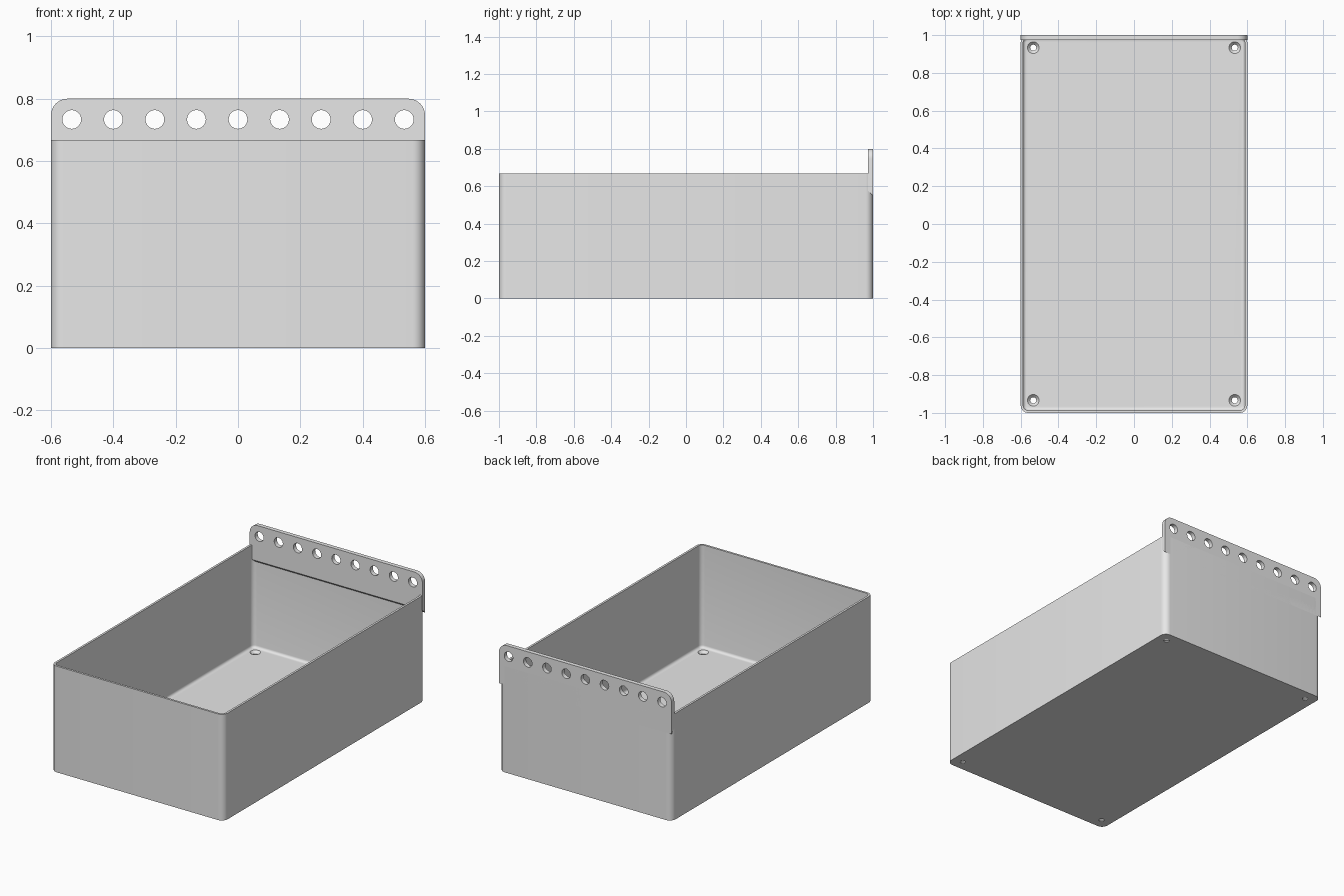
import bpy, bmesh, math
from mathutils import Matrix

cube = bpy.data.objects.get("Cube")
if cube:
    bpy.data.objects.remove(cube)

MM = 1 / 75                      # the bin is laid out on a 150 x 90 x 50 grid
HX, HY, H = 45 * MM, 1.0, 50 * MM
WALL, FLOOR, RADIUS = 1 * MM, 1.7 * MM, 3 * MM
TOP, LIP, LIP_LOW = 60 * MM, 2 * MM, 0.55

grey = bpy.data.materials.new("Grey plastic")
grey.use_nodes = True
grey.diffuse_color = (0.8, 0.8, 0.8, 1)
grey.node_tree.nodes["Principled BSDF"].inputs["Base Color"].default_value = (0.8, 0.8, 0.8, 1)


def make(name, bm):
    bmesh.ops.recalc_face_normals(bm, faces=bm.faces)
    mesh = bpy.data.meshes.new(name)
    bm.to_mesh(mesh)
    bm.free()
    mesh.materials.append(grey)
    obj = bpy.data.objects.new(name, mesh)
    bpy.context.collection.objects.link(obj)
    return obj


def activate(obj):
    bpy.ops.object.select_all(action="DESELECT")
    obj.select_set(True)
    bpy.context.view_layer.objects.active = obj


def cut(obj, bm):
    """Subtract the cutter mesh, then smooth the round surfaces."""
    cutter = make("hole_cutter", bm)
    cutter.hide_render = True
    mod = obj.modifiers.new("holes", "BOOLEAN")
    mod.object, mod.operation, mod.solver = cutter, "DIFFERENCE", "EXACT"
    activate(obj)
    bpy.ops.object.modifier_apply(modifier=mod.name)
    bpy.data.objects.remove(cutter)
    bpy.ops.object.shade_smooth_by_angle(angle=math.radians(30))


def ring(bm, inset, z, steps=8):
    """Rounded rectangle of vertices, inset from the outer footprint."""
    r = max(RADIUS - inset, 0.004)
    cx, cy = HX - inset - r, HY - inset - r
    verts = []
    for q, (sx, sy) in enumerate(((1, 1), (-1, 1), (-1, -1), (1, -1))):
        for i in range(steps + 1):
            a = (q + i / steps) * math.pi / 2
            verts.append(bm.verts.new((sx * cx + r * math.cos(a), sy * cy + r * math.sin(a), z)))
    return verts


# Open box: outer wall, rim, inner wall and a filleted floor
bm = bmesh.new()
fillet = 1.2 * MM
levels = [(0, 0), (0, H), (WALL, H)]
for i in range(5):
    a = i / 4 * math.pi / 2
    levels.append((WALL + fillet * (1 - math.cos(a)), FLOOR + fillet * (1 - math.sin(a))))
rings = [ring(bm, *level) for level in levels]
for low, high in zip(rings, rings[1:]):
    for i in range(len(low)):
        j = (i + 1) % len(low)
        bm.faces.new((low[i], low[j], high[j], high[i]))
bm.faces.new(rings[0])
bm.faces.new(rings[-1])
box = make("storage_box", bm)

# Countersunk screw holes in the floor corners
bm = bmesh.new()
for sx in (-1, 1):
    for sy in (-1, 1):
        x, y = sx * 40 * MM, sy * 70 * MM
        profile = [(0.016, -0.02), (0.016, 0.006), (0.031, FLOOR), (0.031, FLOOR + 0.004)]
        loops = [[bm.verts.new((x + r * math.cos(k * math.tau / 24),
                                y + r * math.sin(k * math.tau / 24), z))
                  for k in range(24)] for r, z in profile]
        for a, b in zip(loops, loops[1:]):
            for k in range(24):
                n = (k + 1) % 24
                bm.faces.new((a[k], a[n], b[n], b[k]))
        bm.faces.new(loops[0])
        bm.faces.new(loops[-1])
cut(box, bm)

# Hanging plate on the back, round at the top and sloped along its lower edge
bm = bmesh.new()
r = 4 * MM
outline = [(-HX, LIP_LOW), (HX, LIP_LOW)]
for sx, start in ((1, 0), (-1, math.pi / 2)):
    for i in range(9):
        a = start + i / 8 * math.pi / 2
        outline.append((sx * (HX - r) + r * math.cos(a), TOP - r + r * math.sin(a)))
back = [bm.verts.new((x, HY, z)) for x, z in outline]
front = [bm.verts.new((x, HY - LIP, z + (LIP if z == LIP_LOW else 0))) for x, z in outline]
bm.faces.new(back)
bm.faces.new(front)
for i in range(len(back)):
    j = (i + 1) % len(back)
    bm.faces.new((back[i], back[j], front[j], front[i]))
plate = make("hanging_plate", bm)

# Row of nine peg holes
bm = bmesh.new()
for i in range(-4, 5):
    place = Matrix.Translation((i * 10 * MM, HY - LIP / 2, TOP - 5 * MM))
    bmesh.ops.create_cone(bm, cap_ends=True, segments=32, radius1=0.03, radius2=0.03,
                          depth=0.1, matrix=place @ Matrix.Rotation(math.pi / 2, 4, "X"))
cut(plate, bm)
